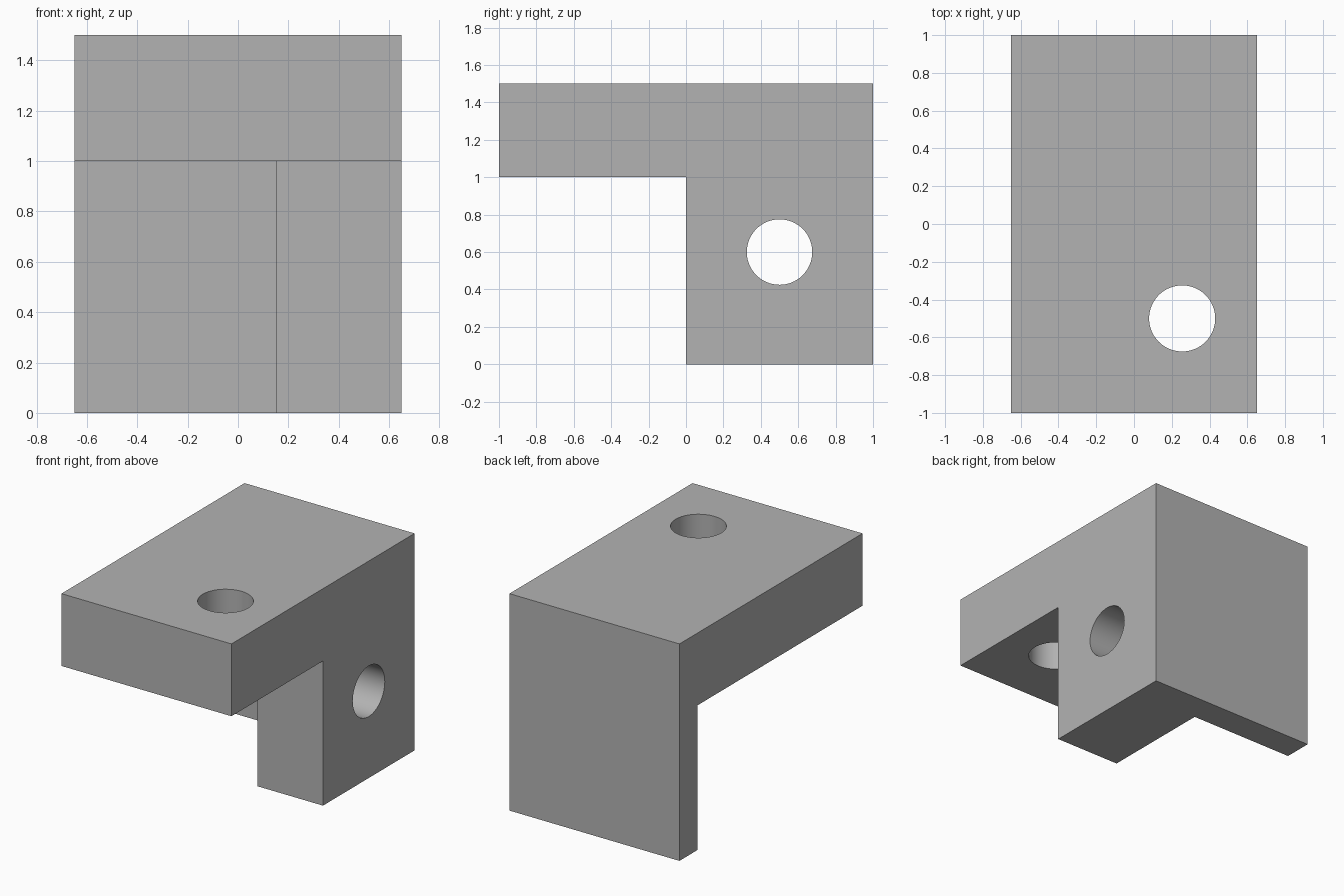
import bpy
import math

cube = bpy.data.objects.get("Cube")
if cube:
    bpy.data.objects.remove(cube, do_unlink=True)

grey = bpy.data.materials.new("plain_grey")
grey.use_nodes = True
COLOUR = (0.45, 0.45, 0.45, 1)
grey.diffuse_color = COLOUR
grey.node_tree.nodes["Principled BSDF"].inputs["Base Color"].default_value = COLOUR


def box(name, low, high):
    """Box spanning two opposite corners."""
    bpy.ops.mesh.primitive_cube_add(size=1, location=[(a + b) / 2 for a, b in zip(low, high)])
    obj = bpy.context.object
    obj.name = name
    obj.scale = [b - a for a, b in zip(low, high)]
    bpy.ops.object.transform_apply(location=True, rotation=False, scale=True)
    obj.data.materials.append(grey)
    return obj


def boolean(target, other, operation):
    """Apply a boolean and discard the helper."""
    other.hide_render = True
    mod = target.modifiers.new(operation, "BOOLEAN")
    mod.operation = operation
    mod.solver = "EXACT"
    mod.object = other
    bpy.context.view_layer.objects.active = target
    bpy.ops.object.modifier_apply(modifier=mod.name)
    bpy.data.objects.remove(other, do_unlink=True)


def drill(target, centre, rotation):
    """Cut a round bolt hole."""
    bpy.ops.mesh.primitive_cylinder_add(vertices=64, radius=0.175, depth=0.8,
                                        location=centre, rotation=rotation)
    cutter = bpy.context.object
    cutter.name = "hole_cutter"
    cutter.data.materials.append(grey)
    boolean(target, cutter, "DIFFERENCE")


# Full block, with the space under the shelf and the inner corner removed
bracket = box("angle_bracket", (-0.65, -1, 0), (0.65, 1, 1.5))
boolean(bracket, box("shelf_cutter", (-1, -1.5, -0.5), (1, 0, 1)), "DIFFERENCE")
boolean(bracket, box("corner_cutter", (-1, -0.5, -0.5), (0.15, 0.8, 1)), "DIFFERENCE")

# Vertical hole in the shelf, sideways hole in the leg
drill(bracket, (0.255, -0.5, 1.25), (0, 0, 0))
drill(bracket, (0.4, 0.5, 0.6), (0, math.pi / 2, 0))

# Smooth hole walls, crisp edges
bpy.ops.object.select_all(action="DESELECT")
bracket.select_set(True)
bpy.context.view_layer.objects.active = bracket
bpy.ops.object.shade_smooth_by_angle(angle=math.radians(30))
